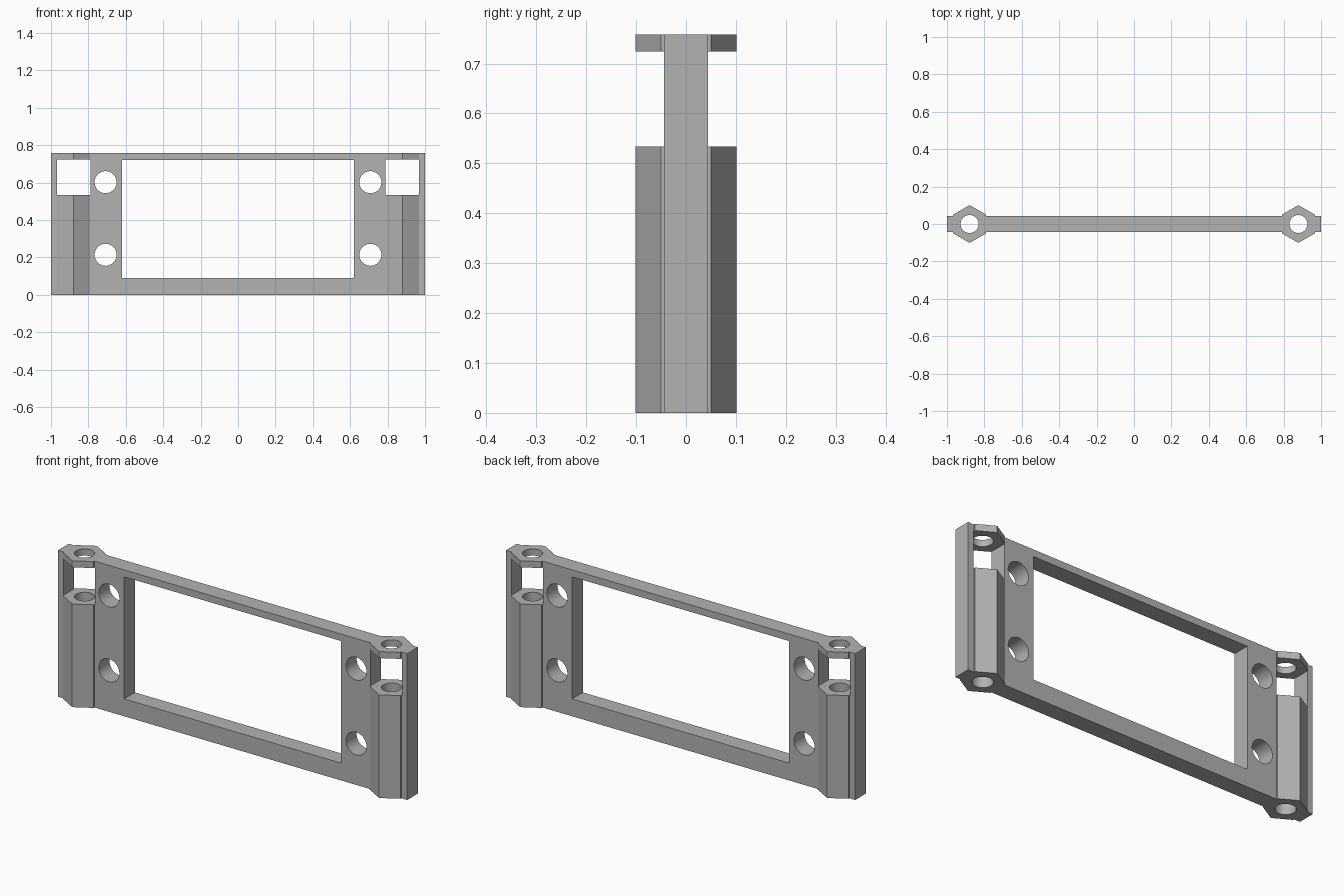
import bpy
import bmesh
from math import cos, sin, pi, radians

cube = bpy.data.objects.get("Cube")
if cube:
    bpy.data.objects.remove(cube, do_unlink=True)

HEIGHT = 0.758
HALF_THICK = 0.044
POST_X = 0.879
POST_R = 0.101
POST_FLAT = POST_R * cos(pi / 6)

grey = bpy.data.materials.new("plain grey")
grey.use_nodes = True
colour = (0.45, 0.45, 0.45, 1)
grey.diffuse_color = colour
grey.node_tree.nodes["Principled BSDF"].inputs["Base Color"].default_value = colour


def prism(name, outline, start, end, axis="z"):
    """Extrude a closed 2D outline along z, or along y for front-facing cuts."""
    bm = bmesh.new()
    place = (lambda a, b, c: (a, b, c)) if axis == "z" else (lambda a, b, c: (a, c, b))
    face = bm.faces.new([bm.verts.new(place(a, b, start)) for a, b in outline])
    new = bmesh.ops.extrude_face_region(bm, geom=[face])["geom"]
    verts = [v for v in new if isinstance(v, bmesh.types.BMVert)]
    bmesh.ops.translate(bm, verts=verts, vec=place(0, 0, end - start))
    bmesh.ops.recalc_face_normals(bm, faces=bm.faces)
    mesh = bpy.data.meshes.new(name)
    bm.to_mesh(mesh)
    bm.free()
    mesh.materials.append(grey)
    obj = bpy.data.objects.new(name, mesh)
    bpy.context.collection.objects.link(obj)
    return obj


def circle(x, y, r, n=48):
    return [(x + r * cos(2 * pi * i / n), y + r * sin(2 * pi * i / n)) for i in range(n)]


def rectangle(x0, x1, y0, y1):
    return [(x0, y0), (x1, y0), (x1, y1), (x0, y1)]


# Plan of the plate with a hexagonal post near each end
corner = [
    (1, HALF_THICK),
    (POST_X + POST_FLAT, HALF_THICK),
    (POST_X + POST_FLAT, POST_R / 2),
    (POST_X, POST_R),
    (POST_X - POST_FLAT, POST_R / 2),
    (POST_X - POST_FLAT, HALF_THICK),
]
back = corner + [(-x, y) for x, y in reversed(corner)]
plan = back + [(x, -y) for x, y in reversed(back)]
frame = prism("mounting_frame", plan, 0, HEIGHT)

# Central window, post notches, post bores and screw holes
cutters = [prism("window_cutter", rectangle(-0.621, 0.621, 0.09, 0.722), -0.3, 0.3, "y")]
for side in (-1, 1):
    x = side * POST_X
    cutters.append(prism("notch_cutter", rectangle(x - 0.09, x + 0.09, 0.534, 0.724), -0.3, 0.3, "y"))
    cutters.append(prism("bore_cutter", circle(x, 0, 0.048), -0.1, HEIGHT + 0.1))
    for z in (0.214, 0.602):
        cutters.append(prism("screw_hole_cutter", circle(side * 0.708, z, 0.059), -0.3, 0.3, "y"))

bpy.ops.object.select_all(action="DESELECT")
bpy.context.view_layer.objects.active = frame
frame.select_set(True)
for cutter in cutters:
    cutter.hide_render = True
    cut = frame.modifiers.new("cut", "BOOLEAN")
    cut.operation = "DIFFERENCE"
    cut.solver = "EXACT"
    cut.object = cutter
    bpy.ops.object.modifier_apply(modifier=cut.name)
    bpy.data.objects.remove(cutter, do_unlink=True)

# Round hole walls, crisp edges elsewhere
bpy.ops.object.shade_smooth_by_angle(angle=radians(25))
